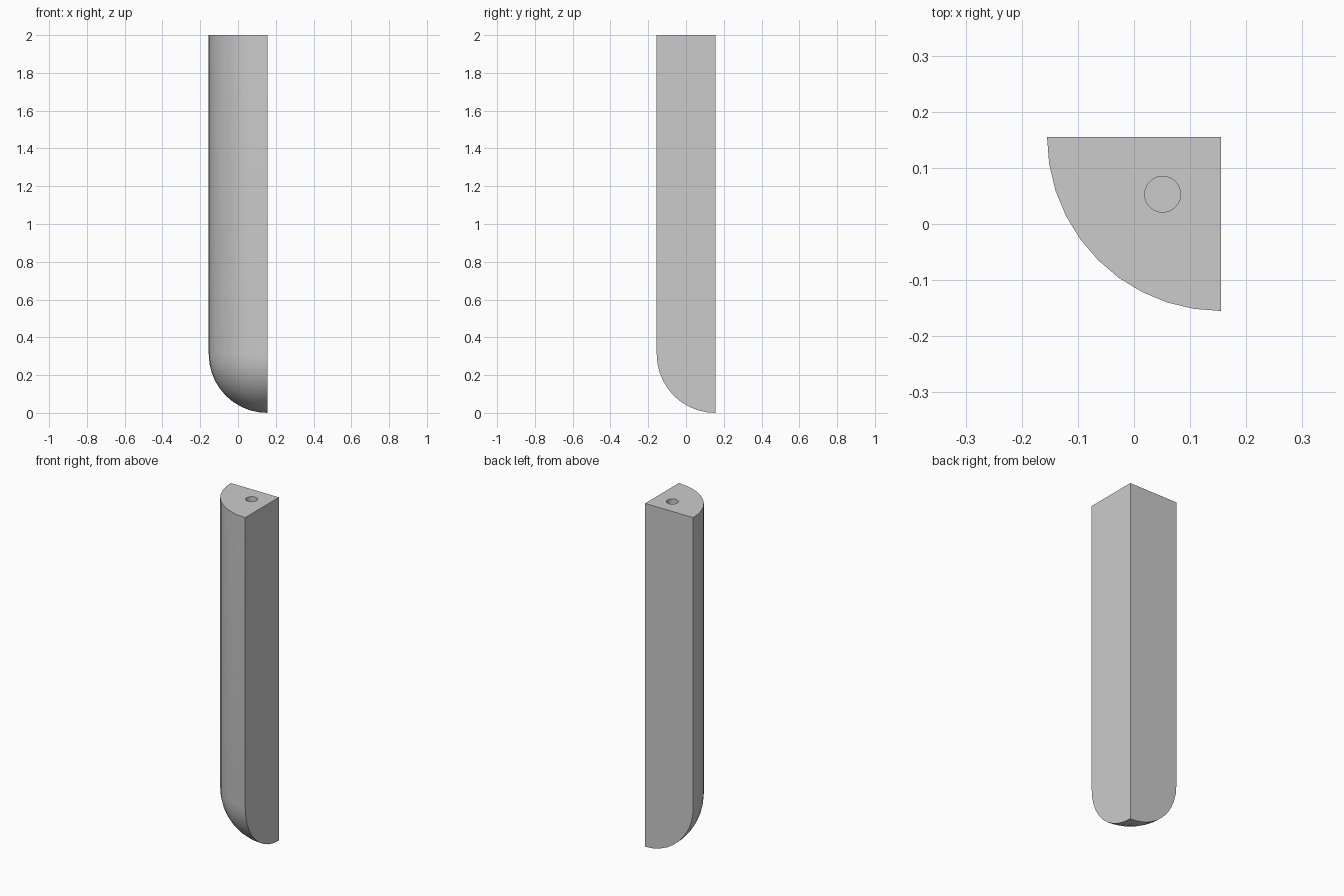
import bpy
import bmesh
from math import sin, cos, pi, radians
from mathutils import Vector

if "Cube" in bpy.data.objects:
    bpy.data.objects.remove(bpy.data.objects["Cube"])

RADIUS = 0.31
HEIGHT = 2.0
STEPS = 10
CORNER = Vector((RADIUS / 2, RADIUS / 2, 0))
HOLE_AT = (0.051, 0.053)
HOLE_RADIUS = 0.032
HOLE_DEPTH = 0.3

# Single grey material
grey = bpy.data.materials.new("plain grey")
grey.use_nodes = True
grey.diffuse_color = (0.6, 0.6, 0.6, 1)
grey.node_tree.nodes["Principled BSDF"].inputs["Base Color"].default_value = (0.6, 0.6, 0.6, 1)

# Quarter-round post: side profile with a rounded foot, spun through 90 degrees
bm = bmesh.new()
angles = [pi / 2 * i / STEPS for i in range(STEPS + 1)]
profile = [(RADIUS * sin(a), RADIUS * (1 - cos(a))) for a in angles]
profile += [(RADIUS, HEIGHT), (0, HEIGHT)]
verts = [bm.verts.new(CORNER + Vector((-r, 0, z))) for r, z in profile]
edges = [bm.edges.new(pair) for pair in zip(verts, verts[1:])]
bmesh.ops.spin(bm, geom=verts + edges, cent=CORNER, axis=(0, 0, 1),
               angle=radians(90), steps=STEPS)
bmesh.ops.remove_doubles(bm, verts=bm.verts, dist=1e-5)

# Flat back and side faces, closed along the corner edge
bm.verts.ensure_lookup_table()
axis_verts = [v for v in bm.verts if (v.co - CORNER).xy.length < 1e-4]
bm.edges.new(axis_verts)
for axis in (0, 1):
    side = [v for v in bm.verts if abs(v.co[axis] - CORNER[axis]) < 1e-4]
    rim = [e for e in bm.edges if all(v in side for v in e.verts)]
    bmesh.ops.contextual_create(bm, geom=rim)
bmesh.ops.dissolve_limit(bm, angle_limit=0.001, verts=bm.verts, edges=bm.edges)
bmesh.ops.recalc_face_normals(bm, faces=bm.faces)

mesh = bpy.data.meshes.new("quarter_round_post")
bm.to_mesh(mesh)
bm.free()
mesh.materials.append(grey)
post = bpy.data.objects.new("quarter_round_post", mesh)
bpy.context.collection.objects.link(post)

# Blind fixing hole in the top
bpy.ops.mesh.primitive_cylinder_add(vertices=24, radius=HOLE_RADIUS, depth=2 * HOLE_DEPTH,
                                    location=(*HOLE_AT, HEIGHT))
cutter = bpy.context.object
cutter.name = "hole_cutter"
cutter.hide_render = True
cutter.data.materials.append(grey)
cut = post.modifiers.new("fixing_hole", "BOOLEAN")
cut.operation = "DIFFERENCE"
cut.solver = "EXACT"
cut.object = cutter

bpy.ops.object.select_all(action="DESELECT")
post.select_set(True)
bpy.context.view_layer.objects.active = post
bpy.ops.object.modifier_apply(modifier=cut.name)
bpy.data.objects.remove(cutter)
bpy.ops.object.shade_smooth_by_angle(angle=radians(30))
